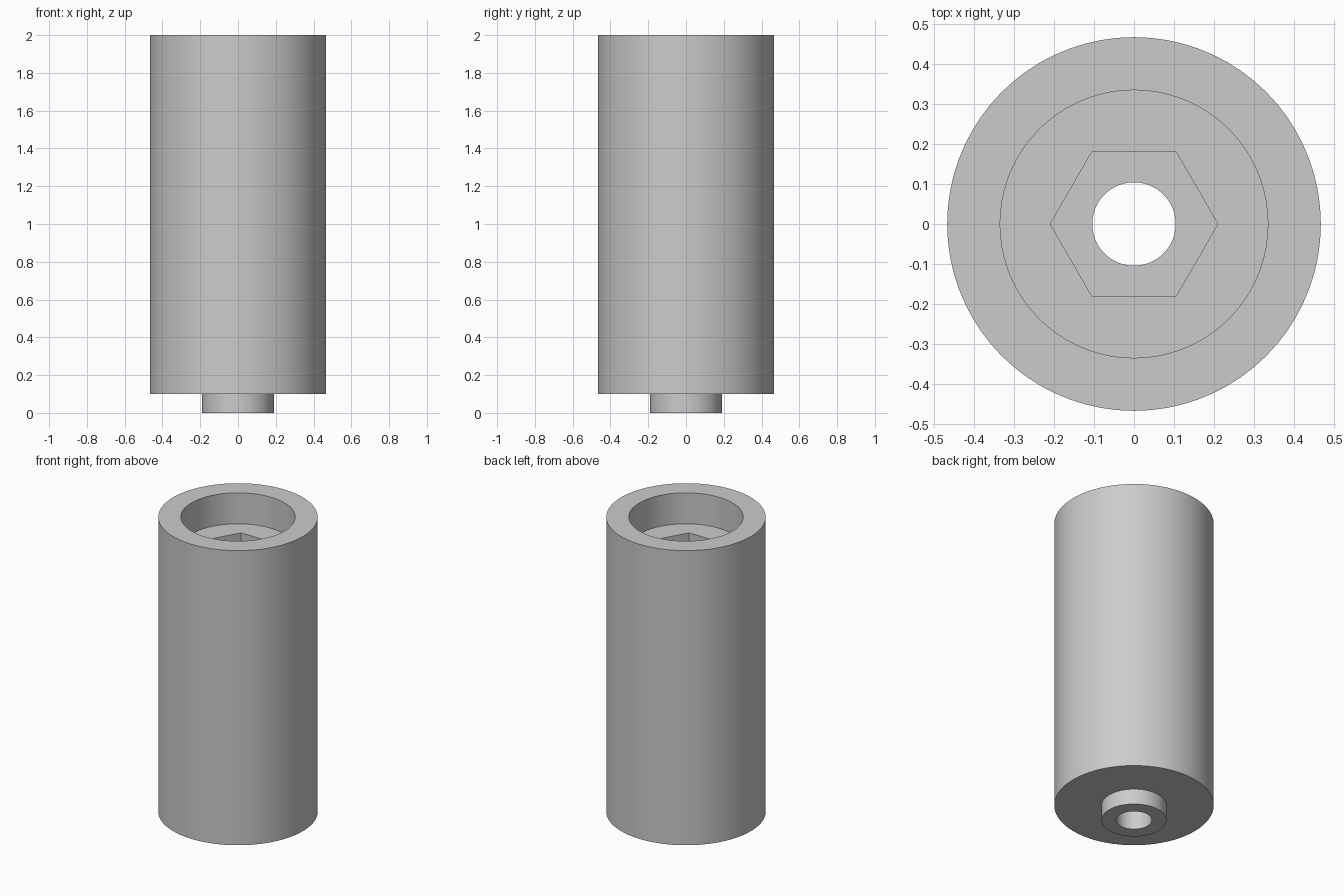
import bpy
import bmesh
from math import cos, sin, tau, radians

cube = bpy.data.objects.get("Cube")
if cube:
    bpy.data.objects.remove(cube, do_unlink=True)

SEGMENTS = 72  # multiple of six, so the hexagon corners fall on ring points

grey = bpy.data.materials.new("plain grey")
grey.use_nodes = True
colour = (0.6, 0.6, 0.6, 1)
grey.diffuse_color = colour
grey.node_tree.nodes["Principled BSDF"].inputs["Base Color"].default_value = colour


def ring(bm, radius, z, hexagonal=False):
    """One loop of points, round or following a hexagon of that corner radius."""
    points = []
    for i in range(SEGMENTS):
        a = tau * i / SEGMENTS
        r = radius
        if hexagonal:
            r *= cos(tau / 12) / cos(a % (tau / 6) - tau / 12)
        points.append(bm.verts.new((r * cos(a), r * sin(a), z)))
    return points


# Closed chain of sections, up the outside and back down the bore
sections = [
    (0.466, 0.1, False),   # outer wall
    (0.466, 2.0, False),
    (0.334, 2.0, False),   # round counterbore
    (0.334, 1.8, False),
    (0.209, 1.8, True),    # hexagonal nut pocket
    (0.209, 1.6, True),
    (0.104, 1.6, False),   # through hole
    (0.104, 0.0, False),
    (0.19, 0.0, False),    # locating spigot
    (0.19, 0.1, False),
]

bm = bmesh.new()
rings = [ring(bm, *s) for s in sections]
for lower, upper in zip(rings, rings[1:] + rings[:1]):
    for i in range(SEGMENTS):
        j = (i + 1) % SEGMENTS
        bm.faces.new((lower[i], lower[j], upper[j], upper[i]))
bmesh.ops.recalc_face_normals(bm, faces=bm.faces)

mesh = bpy.data.meshes.new("spacer_body")
bm.to_mesh(mesh)
bm.free()
mesh.materials.append(grey)
body = bpy.data.objects.new("spacer_body", mesh)
bpy.context.collection.objects.link(body)

# Smooth round walls, crisp rims and hexagon corners
bpy.ops.object.select_all(action="DESELECT")
body.select_set(True)
bpy.context.view_layer.objects.active = body
bpy.ops.object.shade_smooth_by_angle(angle=radians(30))
